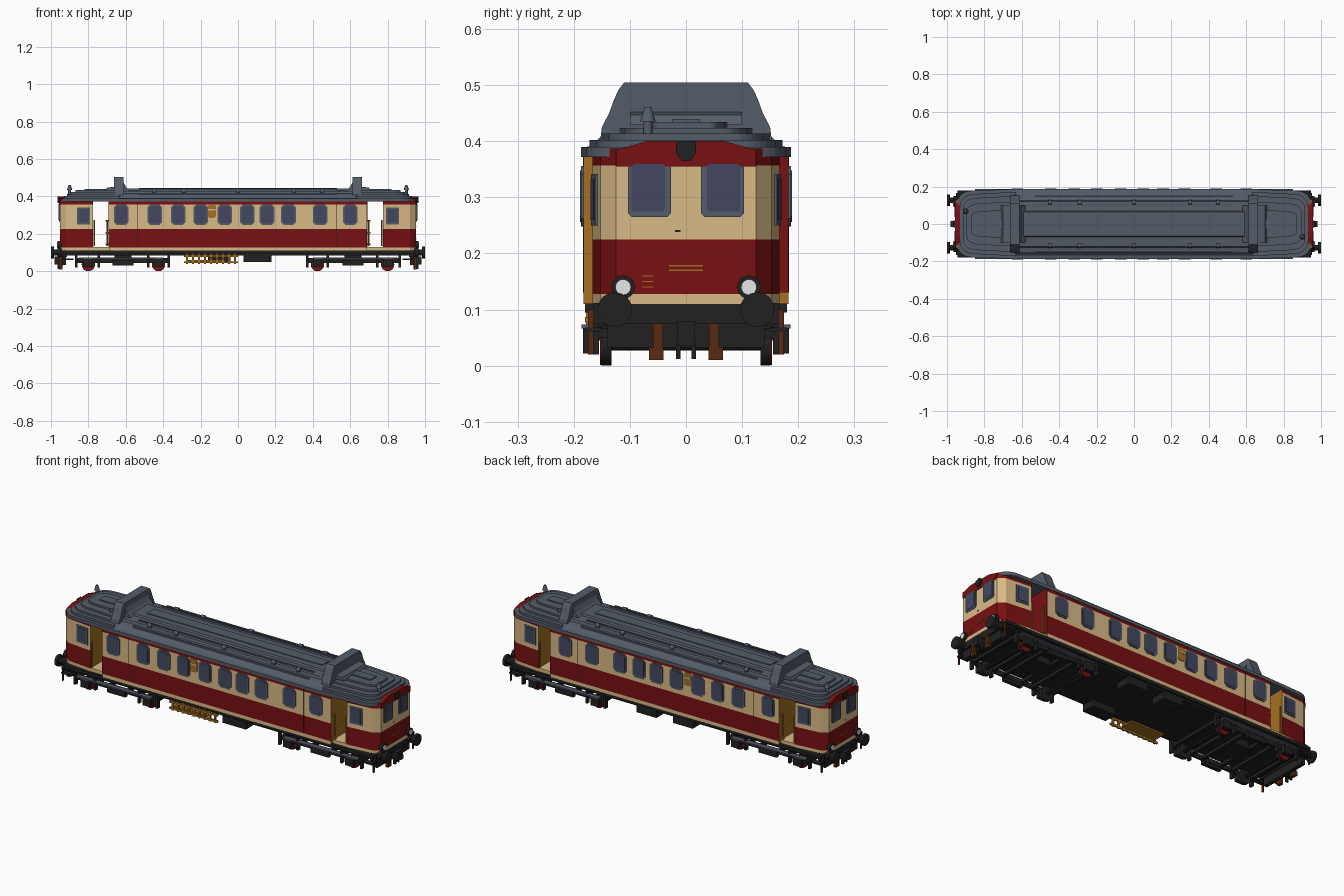
import bpy, bmesh, math
from mathutils import Matrix, Vector

cube = bpy.data.objects.get("Cube")
if cube:
    bpy.data.objects.remove(cube)


def material(name, r, g, b):
    m = bpy.data.materials.new(name)
    m.use_nodes = True
    m.diffuse_color = (r, g, b, 1)
    m.node_tree.nodes["Principled BSDF"].inputs["Base Color"].default_value = (r, g, b, 1)
    return m


CREAM = material("cream", .70, .49, .24)
RED = material("dark_red", .19, .005, .006)
GREY = material("slate_grey", .09, .108, .14)
GLASS = material("window_blue", .056, .064, .12)
BLACK = material("black", .015, .015, .015)
GOLD = material("gold", .38, .16, .016)
BROWN = material("brown", .098, .023, .006)
WHITE = material("white", .8, .8, .8)


def finish(name, bm, mats, smooth=False):
    bmesh.ops.recalc_face_normals(bm, faces=bm.faces[:])
    me = bpy.data.meshes.new(name)
    bm.to_mesh(me)
    bm.free()
    for m in mats:
        me.materials.append(m)
    if smooth:
        me.shade_smooth()
        me.set_sharp_from_angle(angle=.6)
    ob = bpy.data.objects.new(name, me)
    bpy.context.collection.objects.link(ob)
    return ob


def prism(name, pts, axis, levels, mats, rule=None):
    """Sweep a polygon along an axis through levels, one material per band."""
    place = {"x": lambda p, t: (t, p[0], p[1]), "y": lambda p, t: (p[0], t, p[1]),
             "z": lambda p, t: (p[0], p[1], t)}[axis]
    bm = bmesh.new()
    rings = [[bm.verts.new(place(p, t)) for p in pts] for t in levels]
    n = len(pts)
    for k in range(len(levels) - 1):
        for i in range(n):
            j = (i + 1) % n
            f = bm.faces.new((rings[k][i], rings[k][j], rings[k + 1][j], rings[k + 1][i]))
            f.material_index = k if len(mats) > 1 else 0
    bm.faces.new(rings[0])
    bm.faces.new(rings[-1]).material_index = len(mats) - 1
    bm.normal_update()
    if rule:
        for f in bm.faces:
            rule(f)
    return finish(name, bm, mats)


def box(name, x0, x1, y0, y1, z0, z1, mat):
    return prism(name, [(x0, y0), (x1, y0), (x1, y1), (x0, y1)], "z", (z0, z1), [mat])


def cyl(name, pos, r, depth, axis, mat, r2=None, sides=16):
    bm = bmesh.new()
    turn = {"x": Matrix.Rotation(math.pi / 2, 4, "Y"), "y": Matrix.Rotation(math.pi / 2, 4, "X"),
            "z": Matrix.Identity(4)}[axis]
    bmesh.ops.create_cone(bm, cap_ends=True, segments=sides, radius1=r,
                          radius2=r if r2 is None else r2, depth=depth,
                          matrix=Matrix.Translation(Vector(pos)) @ turn)
    return finish(name, bm, [mat], True)


def chamfered(cx, cz, w, h, c):
    a, b = w / 2, h / 2
    return [(cx + x, cz + z) for x, z in ((-a + c, -b), (a - c, -b), (a, -b + c), (a, b - c),
                                          (a - c, b), (-a + c, b), (-a, b - c), (-a, -b + c))]


# Body shells in horizontal colour bands, with lined walls at the doorways
BANDS = (.11, .128, .225, .357, .387)
LIVERY = [CREAM, RED, CREAM, RED, GOLD]


def doorway_wall(f):
    c = f.calc_center_median()
    if abs(f.normal.x) > .9 and abs(c.x) < .8:
        f.material_index = 4


def both_ends(pts, s):
    return [(s * x, y) for x, y in pts]


prism("saloon_body", [(-.69, -.183), (.69, -.183), (.69, .183), (-.69, .183)],
      "z", BANDS, LIVERY, doorway_wall)
CAB = [(.775, -.167), (.92, -.152), (.953, -.125), (.953, .125), (.92, .152), (.775, .167)]
for s in (1, -1):
    prism("cab_body", both_ends(CAB, s), "z", BANDS, LIVERY, doorway_wall)
    box("vestibule_floor", s * .685, s * .78, -.165, .165, .108, .13, CREAM)
    xs = sorted((s * .69, s * .693))
    ys = sorted((s * .02, s * .183))
    box("vestibule_red_panel", *xs, *ys, .13, .375, RED)

# Side windows, seams and crest panels
WINDOWS = (-.625, -.445, -.32, -.2, -.07, .05, .155, .27, .44, .6)
for t in (-1, 1):
    for x in WINDOWS:
        prism("window_frame", chamfered(x, .302, .078, .108, .014), "y", (t * .182, t * .187), [GREY])
        prism("window_pane", chamfered(x, .302, .062, .092, .01), "y", (t * .183, t * .189), [GLASS])
    prism("crest_panel", chamfered(-.14, .32, .045, .07, .008), "y", (t * .182, t * .186), [GOLD])
    box("crest_stripe", -.16, -.12, t * .186 - .002, t * .186 + .002, .325, .333, CREAM)
    for x in (-.535, .525):
        box("body_seam", x - .001, x + .001, t * .183 - .001, t * .183 + .001, .13, .385, BLACK)
    for s in (1, -1):
        # Cab side windows follow the tapered wall
        for name, x0, x1, z0, z1, off, m in (("cab_side_frame", .792, .862, .25, .342, .004, GREY),
                                             ("cab_side_pane", .8, .854, .26, .332, .006, GLASS)):
            wall = lambda x: .167 - (x - .775) * .103
            pts = [(s * x0, t * (wall(x0) - .003)), (s * x1, t * (wall(x1) - .003)),
                   (s * x1, t * (wall(x1) + off)), (s * x0, t * (wall(x0) + off))]
            prism(name, pts, "z", (z0, z1), [m])
        # Doorway handrails
        for x in (.7, .768):
            cyl("door_handrail", (s * x, t * .163, .205), .004, .14, "z", GOLD, sides=8)
        for z in (.145, .205, .27):
            cyl("handrail_bracket", (s * .695, t * .163, z), .004, .025, "x", GOLD, sides=8)

# Main roof with stepped shoulders
half = [(.187, .372), (.187, .388), (.168, .392), (.15, .41), (.125, .416), (.12, .428),
        (.07, .432), (.065, .441)]
prism("main_roof", half + [(-y, z) for y, z in reversed(half)], "x", (-.64, .64), [GREY])
box("roof_ridge", -.53, .53, -.03, .03, .435, .445, GREY)
for t in (-1, 1):
    for y, z in ((.1, .432), (.145, .415)):
        box("roof_rib", -.53, .53, t * y - .004, t * y + .004, z - .01, z + .004, GREY)
    for x in (-.45, -.29, 0, .3, .45):
        cyl("roof_vent", (x, t * .115, .43), .012, .022, "x", GREY)


def cap_outline(inner, tip, w, w_tip, steps=8):
    """Plan of an end roof layer: tapered sides and a rounded tip."""
    side = [(tip - .075 + .075 * math.sin(a), w_tip * (.62 + .38 * math.cos(a)))
            for a in (i * math.pi / 2 / steps for i in range(steps + 1))]
    right = [(inner, w)] + side
    return right + [(x, -y) for x, y in reversed(right)]


# Ends: roof caps, cowls, windscreens, lamps, buffers and couplings
for s in (1, -1):
    for inner, tip, w, wt, z0, z1 in ((.63, .945, .187, .178, .372, .39),
                                      (.63, .93, .172, .16, .39, .402), (.63, .915, .15, .14, .402, .414),
                                      (.64, .895, .12, .11, .414, .424), (.64, .87, .075, .07, .424, .434)):
        prism("end_roof_layer", both_ends(cap_outline(inner, tip, w, wt), s), "z", (z0, z1), [GREY])
    box("end_roof_spine", s * .65, s * .82, -.025, .025, .43, .44, GREY)
    prism("red_fascia", [(-.125, .355), (.125, .355), (.125, .384), (.07, .4), (-.07, .4), (-.125, .384)],
          "x", (s * .93, s * .957), [RED])
    cowl = [(.155, .385), (.15, .425), (.137, .45), (.128, .475), (.12, .492), (.11, .505)]
    prism("roof_cowl", cowl + [(-y, z) for y, z in reversed(cowl)], "x", (s * .612, s * .662), [GREY])
    prism("cowl_foot", [(s * .58, .43), (s * .71, .43), (s * .70, .447), (s * .66, .452),
                        (s * .612, .475), (s * .6, .452)], "y", (-.1, .1), [GREY])
    cyl("roof_horn_post", (s * .9, -s * .068, .42), .008, .05, "z", GREY)
    cyl("roof_horn", (s * .9, -s * .068, .448), .014, .026, "z", GREY, r2=.006)
    prism("top_lamp", [(-.018, .4), (-.018, .38), (-.008, .365), (.008, .365), (.018, .38), (.018, .4)],
          "x", (s * .95, s * .965), [BLACK])
    for i, z in enumerate((.17, .178)):
        box("gold_line", s * .952, s * .955, -.03, .03, z - .0015, z + .0015, GOLD)
    for z in (.14, .15, .16):
        box("gold_marking", s * .952, s * .955, -s * .078, -s * .058, z - .001, z + .001, GOLD)
    box("number_mark", s * .952, s * .955, -.02, -.01, .238, .242, BLACK)
    for t in (-1, 1):
        prism("windscreen_frame", chamfered(t * .065, .315, .076, .1, .006), "x", (s * .95, s * .957), [GREY])
        prism("windscreen_pane", chamfered(t * .067, .317, .06, .084, .004), "x", (s * .952, s * .959), [GLASS])
        cyl("lamp_housing", (s * .955, t * .112, .14), .021, .02, "x", BLACK)
        cyl("headlamp", (s * .964, t * .112, .14), .014, .01, "x", WHITE)
        cyl("buffer_shaft", (s * .965, t * .127, .1), .015, .05, "x", BLACK)
        cyl("buffer_collar", (s * .955, t * .127, .1), .024, .02, "x", BLACK)
        cyl("buffer_head", (s * .9925, t * .127, .1), .031, .015, "x", BLACK)
        box("brake_hose", s * .935, s * .957, t * .05 - .009, t * .05 + .009, .03, .075, BROWN)
        box("hose_end", s * .938, s * .955, t * .053 - .013, t * .053 + .013, .01, .032, BROWN)
        box("cab_step_bracket", s * .937, s * .943, t * .17 - .005, t * .17 + .005, .02, .1, BROWN)
        box("cab_step", s * .88, s * .945, t * .165 - .014, t * .165 + .014, .06, .068, BLACK)
    box("buffer_beam", s * .915, s * .952, -.165, .165, .075, .112, BLACK)
    box("lower_beam", s * .92, s * .94, -.14, .14, .032, .08, BLACK)
    box("coupling_hook", s * .94, s * .98, -.016, .016, .035, .08, BLACK)
    for t in (-1, 1):
        box("coupling_link", s * .95, s * .965, t * .014 - .004, t * .014 + .004, .012, .04, BLACK)

# Underframe
box("underframe", -.93, .93, -.168, .168, .085, .111, BLACK)
for t in (-1, 1):
    box("sole_bar", -.94, .94, t * .172 - .008, t * .172 + .008, .095, .111, BLACK)

# Bogies
for s in (1, -1):
    for t in (-1, 1):
        box("bogie_side_frame", s * .375, s * .865, t * .158 - .006, t * .158 + .006, .045, .07, BLACK)
        box("footboard", s * .4, s * .85, t * .176 - .01, t * .176 + .01, .066, .073, GREY)
        box("bogie_spring", s * .56, s * .67, t * .165 - .01, t * .165 + .01, .03, .06, BLACK)
        for x in (.37, .48, .745, .865):
            box("bogie_bracket", s * x - .006, s * x + .006, t * .165 - .01, t * .165 + .01, .02, .09, BLACK)
        for x in (.425, .8):
            cyl("wheel", (s * x, t * .142, .036), .036, .018, "y", BLACK, sides=20)
            cyl("wheel_disc", (s * x, t * .1515, .0345), .0335, .004, "y", RED, sides=20)
            box("axle_box", s * x - .025, s * x + .025, t * .172 - .012, t * .172 + .012, .022, .066, BLACK)
    for x in (.425, .8):
        cyl("axle", (s * x, 0, .036), .009, .28, "y", BLACK, sides=10)
    for x in (.38, .49, .56, .67, .74, .86):
        box("bogie_cross_beam", s * x - .009, s * x + .009, -.155, .155, .05, .066, BLACK)
    box("bogie_pivot", s * .57, s * .66, -.06, .06, .05, .09, BLACK)

# Equipment slung under the floor
for x0, x1, y0, y1 in ((.03, .17, -.175, -.1), (.06, .18, .09, .17), (-.16, -.04, .09, .17)):
    box("equipment_box", x0, x1, y0, y1, .05, .09, BLACK)
for z in (.048, .082):
    box("battery_rack_rail", -.29, 0, -.18, -.17, z - .005, z + .005, GOLD)
for i in range(9):
    x = -.272 + i * .032
    box("battery_rack_post", x - .005, x + .005, -.178, -.168, .038, .098, GOLD)
box("battery_tray", -.27, -.07, -.17, -.1, .052, .06, GOLD)
